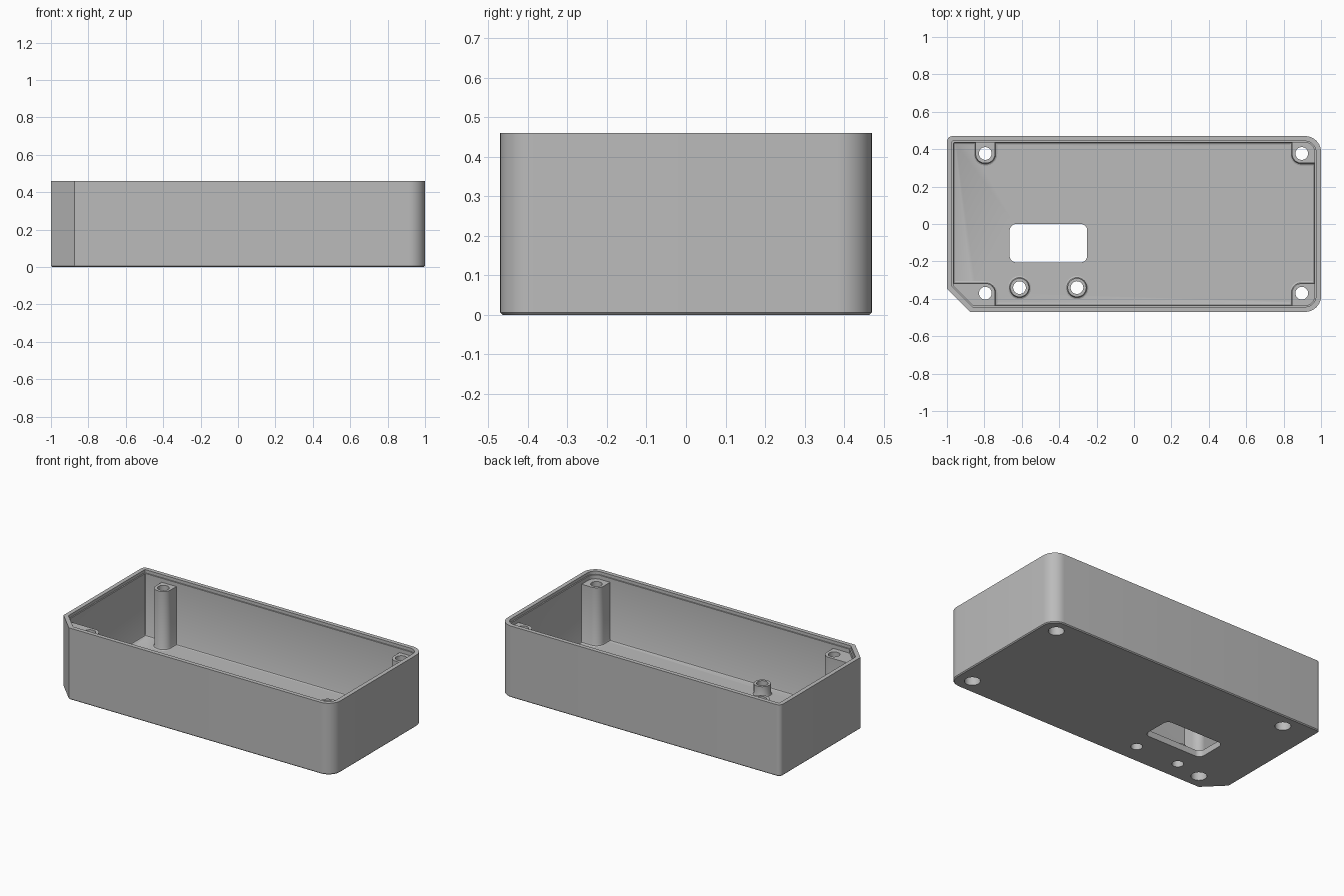
import bpy, bmesh, math
from mathutils import Vector

if "Cube" in bpy.data.objects:
    bpy.data.objects.remove(bpy.data.objects["Cube"], do_unlink=True)

grey = bpy.data.materials.new("light grey plastic")
grey.use_nodes = True
grey.diffuse_color = (0.5, 0.5, 0.5, 1)
grey.node_tree.nodes["Principled BSDF"].inputs["Base Color"].default_value = (0.5, 0.5, 0.5, 1)


def ring(corners, inset):
    """Inset a counter-clockwise convex outline of (x, y, radius) and round its corners."""
    pts = [Vector(c[:2]) for c in corners]
    out = []
    for i, (x, y, r) in enumerate(corners):
        a = (pts[i] - pts[i - 1]).normalized()
        b = (pts[(i + 1) % len(pts)] - pts[i]).normalized()
        na, nb = Vector((a.y, -a.x)), Vector((b.y, -b.x))
        miter = (na + nb) / (1 + na.dot(nb))
        v = pts[i] - inset * miter
        if r == 0:
            out.append(v)
            continue
        rad = max(r - inset, 0.004)
        centre = v - rad * miter
        start, turn = math.atan2(na.y, na.x), na.angle(nb)
        steps = 10
        for k in range(steps + 1):
            t = start + turn * k / steps
            out.append(centre + rad * Vector((math.cos(t), math.sin(t))))
    return out


def circle(x, y, r):
    return [(x + dx * r, y + dy * r, r) for dx, dy in ((-1, -1), (1, -1), (1, 1), (-1, 1))]


def loft(name, corners, levels):
    """Stack the outline at (inset, z) levels into a closed solid."""
    bm = bmesh.new()
    rings = [[bm.verts.new((p.x, p.y, z)) for p in ring(corners, d)] for d, z in levels]
    bm.faces.new(rings[0][::-1])
    bm.faces.new(rings[-1])
    n = len(rings[0])
    for lo, hi in zip(rings, rings[1:]):
        for i in range(n):
            j = (i + 1) % n
            bm.faces.new((lo[i], lo[j], hi[j], hi[i]))
    bmesh.ops.remove_doubles(bm, verts=bm.verts, dist=1e-5)
    bmesh.ops.recalc_face_normals(bm, faces=bm.faces)
    mesh = bpy.data.meshes.new(name)
    bm.to_mesh(mesh)
    bm.free()
    mesh.materials.append(grey)
    ob = bpy.data.objects.new(name, mesh)
    bpy.context.collection.objects.link(ob)
    return ob


def activate(ob):
    bpy.ops.object.select_all(action='DESELECT')
    ob.select_set(True)
    bpy.context.view_layer.objects.active = ob


def cut(ob, *cutters):
    activate(ob)
    for c in cutters:
        mod = ob.modifiers.new("cut", 'BOOLEAN')
        mod.operation, mod.solver, mod.object = 'DIFFERENCE', 'EXACT', c
        bpy.ops.object.modifier_apply(modifier=mod.name)


HEIGHT, FLOOR, WALL, POST_TOP, BOSS_TOP = 0.46, 0.04, 0.035, 0.415, 0.11
FILLET = 0.012

# Tray outline: one clipped corner, one tight corner, two broad corners
outline = [(-0.875, -0.47, 0), (1, -0.47, 0.085), (1, 0.47, 0.085),
           (-1, 0.47, 0.03), (-1, -0.345, 0)]
case = loft("case_shell", outline, [(0.006, 0), (0, 0.006), (0, HEIGHT)])

# Cavity with softened floor edge and a shallow lid recess at the rim
cavity = loft("cavity_cutter", outline, [
    (WALL + 0.01, FLOOR), (WALL + 0.003, FLOOR + 0.003), (WALL, FLOOR + 0.01),
    (WALL, HEIGHT - 0.02), (WALL - 0.008, HEIGHT - 0.02), (WALL - 0.008, HEIGHT + 0.1)])

# Window through the floor
window = loft("window_cutter", [(-0.665, -0.205, 0.035), (-0.25, -0.205, 0.035),
                                (-0.25, 0, 0.035), (-0.665, 0, 0.035)], [(0, -0.1), (0, 0.2)])
helpers = [cavity, window]
cut(case, cavity, window)


def standoff(name, corners, top, x, y, counterbore):
    """Flared post with a through hole and an optional screw-head pocket below."""
    post = loft(name, corners, [(-FILLET, FLOOR - 0.01), (-FILLET, FLOOR),
                                (-FILLET * 0.3, FLOOR + FILLET * 0.3),
                                (0, FLOOR + FILLET), (0, top)])
    levels = [(0, -0.1), (0, 0.6)]
    if counterbore:
        levels = [(-0.012, -0.1), (-0.012, 0.1), (0, 0.1), (0, 0.6)]
    hole = loft(name + "_hole_cutter", circle(x, y, 0.034), levels)
    helpers.append(hole)
    cut(post, hole)
    cut(case, hole)
    return post


# Corner posts, merged into the nearby walls
R = 0.05
parts = [
    standoff("back_right_post", [(-0.847, 0.325, R), (-0.743, 0.325, R),
                                 (-0.743, 0.445, 0), (-0.847, 0.445, 0)],
             POST_TOP, -0.795, 0.377, True),
    standoff("front_right_post", [(-0.865, -0.44, 0), (-0.743, -0.44, 0),
                                  (-0.743, -0.318, R), (-0.97, -0.318, 0), (-0.97, -0.335, 0)],
             POST_TOP, -0.795, -0.37, True),
    standoff("back_left_post", [(0.845, 0.325, R), (0.97, 0.325, 0),
                                (0.97, 0.44, 0.06), (0.845, 0.44, 0)],
             POST_TOP, 0.897, 0.377, True),
    standoff("front_left_post", [(0.845, -0.44, 0), (0.97, -0.44, 0.06),
                                 (0.97, -0.318, 0), (0.845, -0.318, R)],
             POST_TOP, 0.897, -0.37, True),
]

# Short round bosses beside the window
for name, x in (("outer_boss", -0.612), ("inner_boss", -0.305)):
    parts.append(standoff(name, circle(x, -0.34, 0.05), BOSS_TOP, x, -0.34, False))

for h in helpers:
    bpy.data.objects.remove(h, do_unlink=True)

for ob in [case] + parts:
    activate(ob)
    bpy.ops.object.shade_smooth_by_angle(angle=math.radians(30))
